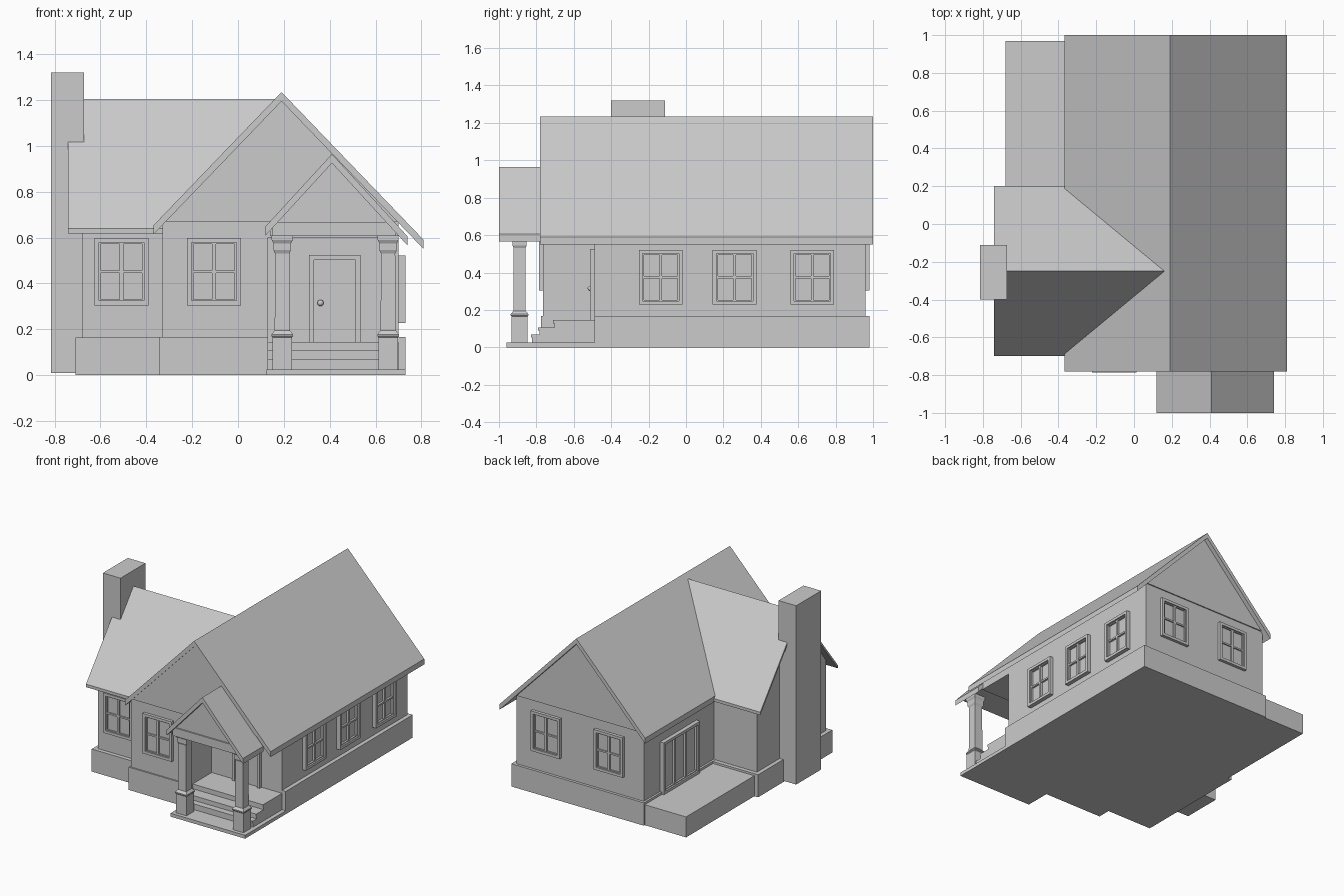
import bpy, bmesh
from math import radians
from mathutils import Matrix, Vector

if "Cube" in bpy.data.objects:
    bpy.data.objects.remove(bpy.data.objects["Cube"])


def finish(name, bm, matrix=None):
    bmesh.ops.recalc_face_normals(bm, faces=bm.faces)
    me = bpy.data.meshes.new(name)
    bm.to_mesh(me)
    bm.free()
    ob = bpy.data.objects.new(name, me)
    bpy.context.collection.objects.link(ob)
    if matrix:
        ob.matrix_world = matrix
    return ob


def add_box(bm, x0, x1, y0, y1, z0, z1):
    m = Matrix.Translation(((x0 + x1) / 2, (y0 + y1) / 2, (z0 + z1) / 2))
    m = m @ Matrix.Diagonal((x1 - x0, y1 - y0, z1 - z0, 1))
    bmesh.ops.create_cube(bm, size=1, matrix=m)


def box(name, *ext):
    bm = bmesh.new()
    add_box(bm, *ext)
    return finish(name, bm)


def prism(name, pts, a0, a1, axis='Y'):
    """Extrude a profile (x,z) along Y, (y,z) along X or (x,y) along Z."""
    place = {'Y': lambda p, q, a: (p, a, q),
             'X': lambda p, q, a: (a, p, q),
             'Z': lambda p, q, a: (p, q, a)}[axis]
    bm = bmesh.new()
    face = bm.faces.new([bm.verts.new(place(p, q, a0)) for p, q in pts])
    ext = bmesh.ops.extrude_face_region(bm, geom=[face])
    verts = [g for g in ext['geom'] if isinstance(g, bmesh.types.BMVert)]
    bmesh.ops.translate(bm, verts=verts, vec=Vector(place(0, 0, a1 - a0)))
    return finish(name, bm)


def gable_roof(name, left, right, ridge, top, slope, t, a0, a1, axis='Y'):
    zl, zr = top - slope * (ridge - left), top - slope * (right - ridge)
    prism(name, [(left, zl), (ridge, top), (right, zr), (right, zr - t),
                 (ridge, top - t), (left, zl - t)], a0, a1, axis)


def window(name, loc, angle, w=0.235, h=0.293, cols=2, rows=2, d=0.022):
    """Framed glazing; loc is the bottom centre on the wall, angle 0 faces -y."""
    bm = bmesh.new()
    f, s, m = 0.02, 0.008, 0.006
    hw = w / 2
    for x in (-hw, hw - f):                                   # outer frame
        add_box(bm, x, x + f, -d, 0.01, 0, h)
    for z in (0, h - f):
        add_box(bm, -hw + f, hw - f, -d, 0.01, z, z + f)
    iw, ih = w - 2 * f, h - 2 * f
    add_box(bm, -iw / 2, iw / 2, -0.004, 0.01, f, f + ih)     # glass
    for i in range(cols + 1):                                 # bars
        x = -iw / 2 + iw * i / cols
        add_box(bm, max(x - s, -iw / 2), min(x + s, iw / 2), -d * .65, 0, f, f + ih)
    for j in range(rows + 1):
        z = f + ih * j / rows
        add_box(bm, -iw / 2, iw / 2, -d * .6, 0, max(z - m, f), min(z + m, f + ih))
    return finish(name, bm, Matrix.Translation(loc) @ Matrix.Rotation(radians(angle), 4, 'Z'))


# Main house: walls with a recessed entrance corner, gable volume above
prism("main_walls", [(-.33, -.765), (.13, -.765), (.13, -.49), (.70, -.49),
                     (.70, .96), (-.33, .96)], 0, .61, 'Z')
prism("main_attic", [(-.33, .60), (-.33, .66), (.19, 1.2), (.70, .67), (.70, .60)], -.765, .96)
prism("main_base", [(-.345, -.775), (.13, -.775), (.13, -.49), (.73, -.49),
                    (.73, .98), (-.345, .98)], 0, .167, 'Z')
for nm, y0, y1 in (("front", -.773, -.76), ("back", .955, .968)):
    prism(nm + "_gable_panel", [(-.325, .67), (.19, 1.2), (.695, .67)], y0, y1)
gable_roof("main_roof", -.368, .81, .19, 1.235, 1.04, .04, -.78, 1.0)

# Side wing
prism("wing_walls", [(-.65, 0), (-.65, .68), (-.25, 1.185), (.15, .68), (.15, 0)], -.68, -.30, 'X')
box("wing_base", -.71, -.32, -.68, .18, 0, .165)
gable_roof("wing_roof", -.70, .20, -.25, 1.205, 1.256, .022, -.742, .16, 'X')
box("chimney", -.815, -.672, -.40, -.112, .01, 1.32)

# Patio at the back left
box("patio", -.68, -.33, .17, .97, 0, .15)

# Porch roof, gable and beam
gable_roof("porch_roof", .12, .74, .41, .965, 1.09, .04, -1.0, -.76)
prism("porch_gable", [(.14, .607), (.14, .633), (.41, .93), (.70, .62), (.70, .607)], -.965, -.755)
prism("porch_beam", [(.15, .607), (.15, .645), (.17, .668), (.65, .668), (.69, .63), (.69, .607)],
      -.975, -.95)

# Porch slab and steps with nosings
box("porch_slab", .125, .73, -.96, -.48, 0, .025)
for i, (y, z) in enumerate(((-.83, .07), (-.79, .107), (-.71, .145))):
    box(f"step_{i}", .128, .70, y + .006, -.48, .01, z)
    box(f"step_tread_{i}", .128, .70, y, -.48, z - .018, z)

# Square tapered columns
rings = [(.02, .043), (.165, .043), (.17, .047), (.178, .047), (.195, .033),
         (.53, .031), (.545, .038), (.575, .038), (.59, .046), (.61, .046)]
for side, cx in (("left", .193), ("right", .655)):
    bm = bmesh.new()
    loops = [[bm.verts.new((cx + r * a, -.89 + r * b, z))
              for a, b in ((-1, -1), (1, -1), (1, 1), (-1, 1))] for z, r in rings]
    bm.faces.new(loops[0])
    bm.faces.new(loops[-1])
    for lo, hi in zip(loops, loops[1:]):
        for k in range(4):
            n = (k + 1) % 4
            bm.faces.new((lo[k], lo[n], hi[n], hi[k]))
    finish(side + "_column", bm)

# Entrance door with frame and knob
for nm, x0, x1, z0, z1 in (("left_jamb", .31, .332, .14, .525), ("right_jamb", .513, .535, .14, .525),
                           ("head", .332, .513, .503, .525)):
    box("door_" + nm, x0, x1, -.513, -.48, z0, z1)
box("door_leaf", .332, .513, -.498, -.48, .14, .503)
bpy.ops.mesh.primitive_uv_sphere_add(segments=16, ring_count=10, radius=.014, location=(.36, -.512, .315))
bpy.context.object.name = "door_knob"
bpy.ops.object.shade_smooth_by_angle()

# Windows and sliding patio door
window("front_window", (-.105, -.765, .305), 0)
window("wing_window", (-.508, -.65, .305), 0)
for i, y in enumerate((-.135, .26, .675)):
    window(f"right_window_{i}", (.70, y, .228), 90, d=.03)
for i, x in enumerate((.455, -.055)):
    window(f"back_window_{i}", (x, .96, .305), 180)
window("sliding_door", (-.33, .56, .15), -90, w=.42, h=.38, cols=3, rows=1, d=.03)
